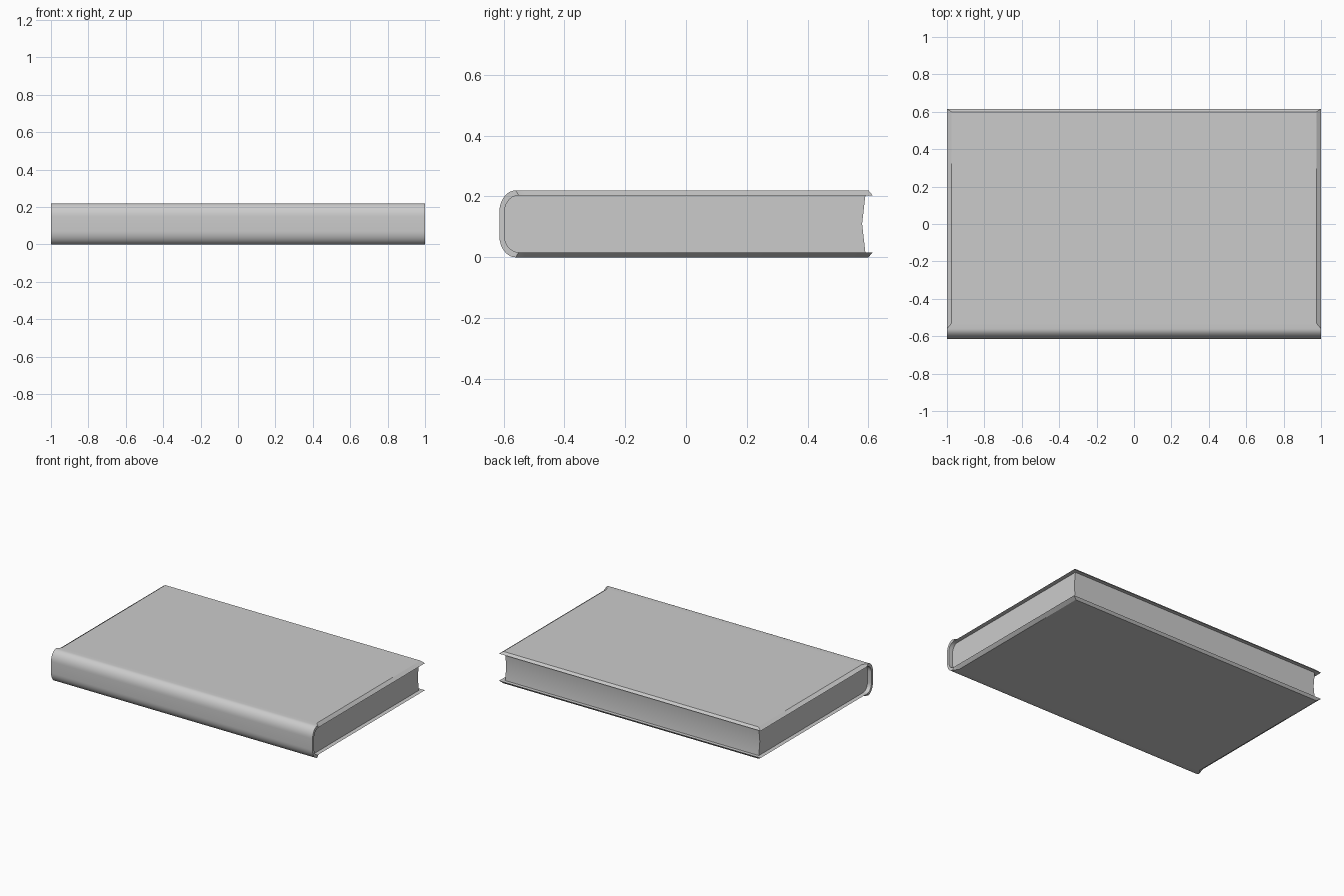
import bpy, bmesh, math

if "Cube" in bpy.data.objects:
    bpy.data.objects.remove(bpy.data.objects["Cube"])

H = 0.22          # book thickness
MID = H / 2
STEPS = 10        # segments per rounded spine corner


def spine_half(y_back, y_arc, z_flat, z_low):
    """Lower rounded corner of the spine, from the board to the straight back."""
    pts = []
    for i in range(STEPS + 1):
        a = math.pi / 2 * i / STEPS
        pts.append((y_arc - (y_arc - y_back) * math.sin(a),
                    z_low - (z_low - z_flat) * math.cos(a)))
    return pts


def mirrored(half):
    """Complete a lower half profile with its mirror about mid height."""
    return half + [(p[0], H - p[1], *p[2:]) for p in reversed(half)]


def finish(name, bm):
    bmesh.ops.recalc_face_normals(bm, faces=bm.faces)
    me = bpy.data.meshes.new(name)
    bm.to_mesh(me)
    bm.free()
    ob = bpy.data.objects.new(name, me)
    bpy.context.collection.objects.link(ob)
    bpy.ops.object.select_all(action='DESELECT')
    ob.select_set(True)
    bpy.context.view_layer.objects.active = ob
    bpy.ops.object.shade_smooth_by_angle(angle=math.radians(25))
    return ob


# Cover: U-shaped shell (y, z, half width); boards chamfered on the outside
outer = mirrored([(0.60, 0, 0.975), (-0.53, 0, 0.975)]
                 + [(y, z, 1.0) for y, z in spine_half(-0.614, -0.56, 0, 0.072)])
inner = mirrored([(0.614, 0.0165, 1.0), (-0.53, 0.0165, 1.0)]
                 + [(y, z, 1.0) for y, z in spine_half(-0.597, -0.55, 0.0165, 0.072)])
bm = bmesh.new()
rails = [[bm.verts.new((s * x, y, z)) for y, z, x in prof]
         for prof, s in ((outer, -1), (outer, 1), (inner, 1), (inner, -1))]
for k in range(4):
    a, b = rails[k], rails[(k + 1) % 4]
    for i in range(len(a) - 1):
        bm.faces.new((a[i], b[i], b[i + 1], a[i + 1]))
for end in (0, -1):
    bm.faces.new([r[end] for r in rails])
finish("cover", bm)

# Page block: rounded at the spine, hollowed fore edge
profile = mirrored([(0.59, 0.0145)] + spine_half(-0.599, -0.55, 0.0145, 0.072))
profile.append((0.579, MID))
bm = bmesh.new()
left, right = [[bm.verts.new((x, y, z)) for y, z in profile] for x in (-0.97, 0.97)]
n = len(profile)
for i in range(n):
    j = (i + 1) % n
    bm.faces.new((left[i], right[i], right[j], left[j]))
bm.faces.new(left)
bm.faces.new(right)
finish("page_block", bm)
